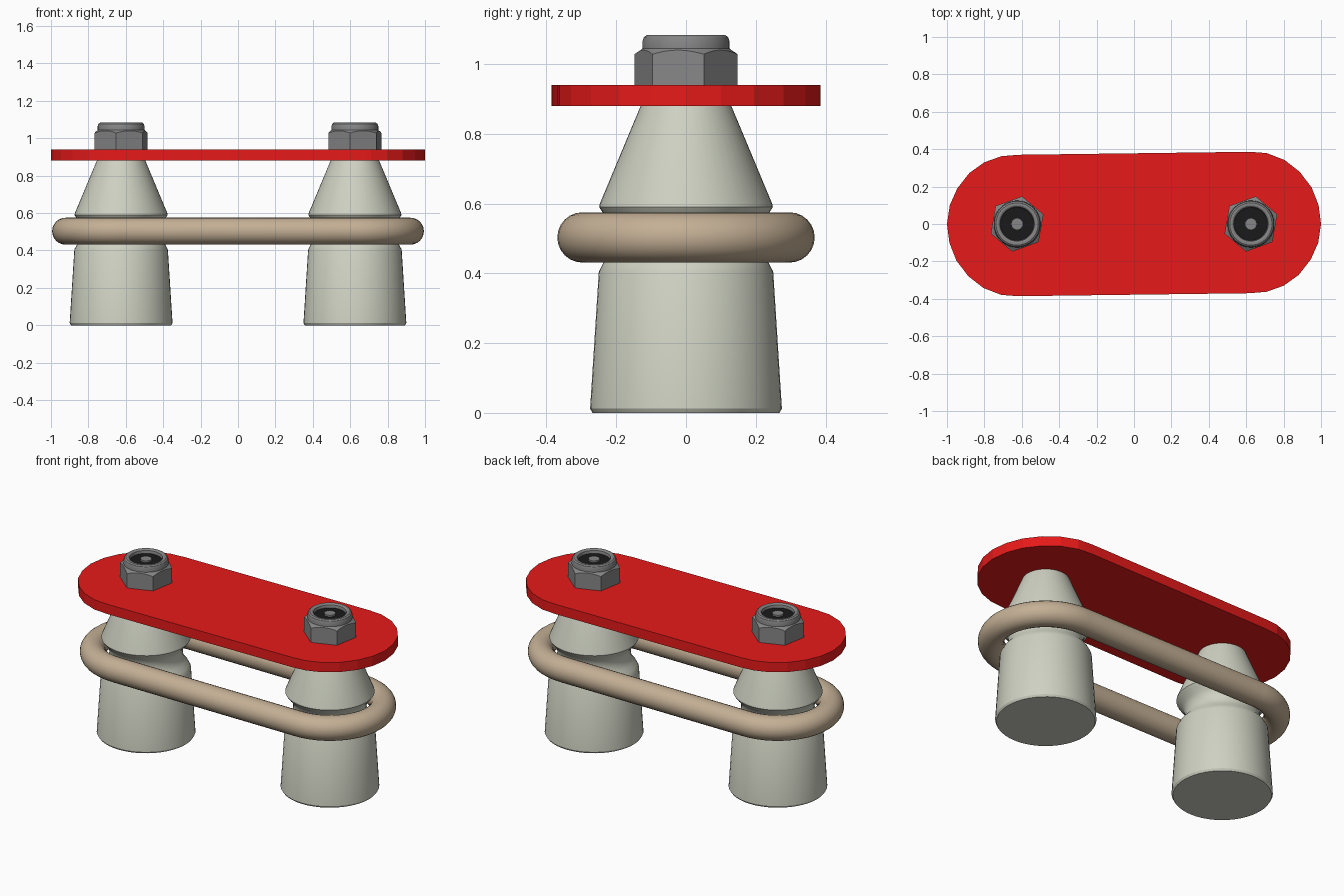
import bpy, bmesh
from math import sin, cos, pi, radians

if "Cube" in bpy.data.objects:
    bpy.data.objects.remove(bpy.data.objects["Cube"])

PX = 0.625  # post spacing from centre


def mat(name, rgb):
    m = bpy.data.materials.new(name)
    m.diffuse_color = (*rgb, 1)
    m.use_nodes = True
    m.node_tree.nodes["Principled BSDF"].inputs["Base Color"].default_value = m.diffuse_color
    return m


CREAM = mat("cream", (0.62, 0.64, 0.54))
TAN = mat("tan", (0.55, 0.43, 0.30))
RED = mat("red", (0.8, 0.01, 0.01))
STEEL = mat("steel", (0.24, 0.24, 0.24))
BLACK = mat("black", (0.01, 0.01, 0.01))


def loft(name, rings, material, x=0, closed=False, angle=30):
    """Skin a list of point rings; cap the ends unless closed."""
    bm = bmesh.new()
    vs = [[bm.verts.new(p) for p in r] for r in rings]
    n = len(vs[0])
    pairs = list(zip(vs, vs[1:])) + ([(vs[-1], vs[0])] if closed else [])
    for a, b in pairs:
        for i in range(n):
            j = (i + 1) % n
            bm.faces.new((a[i], a[j], b[j], b[i]))
    if not closed:
        bm.faces.new(vs[0][::-1])
        bm.faces.new(vs[-1])
    bmesh.ops.recalc_face_normals(bm, faces=bm.faces)
    me = bpy.data.meshes.new(name)
    bm.to_mesh(me)
    bm.free()
    ob = bpy.data.objects.new(name, me)
    bpy.context.collection.objects.link(ob)
    ob.location.x = x
    me.materials.append(material)
    bpy.ops.object.select_all(action='DESELECT')
    ob.select_set(True)
    bpy.context.view_layer.objects.active = ob
    bpy.ops.object.shade_smooth_by_angle(angle=radians(angle))
    return ob


def circle(r, z, n=48):
    return [(r * cos(2 * pi * i / n), r * sin(2 * pi * i / n), z) for i in range(n)]


def hexagon(r, zfun, n=48, turn=radians(20)):
    """Hexagon outline sampled at n points, corners turned to match the nut."""
    pts = []
    for i in range(n):
        a = 2 * pi * i / n
        d = r * cos(pi / 6) / cos(a % (pi / 3) - pi / 6)
        pts.append((d * cos(a + turn), d * sin(a + turn), zfun(d)))
    return pts


def turned(r, z):
    return hexagon_circle(r, z)


def hexagon_circle(r, z, n=48, turn=radians(20)):
    return [(r * cos(2 * pi * i / n + turn), r * sin(2 * pi * i / n + turn), z) for i in range(n)]


POST = [(0.268, 0), (0.275, 0.012), (0.25, 0.405), (0.236, 0.432), (0.217, 0.455),
        (0.207, 0.48), (0.204, 0.503), (0.207, 0.526), (0.217, 0.55), (0.238, 0.573),
        (0.249, 0.59), (0.247, 0.6), (0.13, 0.88)]
COLLAR = [(0.130, 1.04), (0.125, 1.045), (0.125, 1.065), (0.121, 1.077), (0.113, 1.083),
          (0.1, 1.083), (0.092, 1.078), (0.088, 1.055)]

for side, x in (("left", -PX), ("right", PX)):
    # grooved conical post
    loft(side + "_post", [circle(r, z) for r, z in POST], CREAM, x, angle=25)
    # lock nut: hexagon with conical chamfer, then round collar
    loft(side + "_lock_nut",
         [hexagon(0.15, lambda d: 0.94),
          hexagon(0.15, lambda d: 1.04 - 0.6 * (d - 0.13))]
         + [turned(r, z) for r, z in COLLAR], STEEL, x, angle=25)
    # dark nut interior and stud tip
    loft(side + "_nut_insert", [circle(0.0885, 1.05), circle(0.0885, 1.062)], BLACK, x)
    loft(side + "_stud_tip", [circle(0.032, 1.05, 24), circle(0.032, 1.072, 24)], STEEL, x)

# elastic band stretched round both posts
R, T, ZB = 0.297, 0.072, 0.503
path = []
for s in (1, -1):
    for i in range(25):
        a = -pi / 2 + pi * i / 24
        path.append((s * PX, s * cos(a), s * sin(a)))
rings = []
for cx, nx, ny in path:
    ring = []
    for k in range(24):
        b = 2 * pi * k / 24
        d = R + T * cos(b)
        ring.append((cx + d * nx, d * ny, ZB + T * sin(b)))
    rings.append(ring)
loft("band", rings, TAN, closed=True, angle=40)

# top plate: slightly skewed stadium outline, repeated by half turn
END = [(0.62, -0.37), (0.71, -0.362), (0.80, -0.33), (0.88, -0.273), (0.945, -0.19),
       (0.985, -0.10), (1, 0), (0.987, 0.10), (0.95, 0.195), (0.885, 0.28),
       (0.805, 0.342), (0.71, 0.379), (0.62, 0.386)]
outline = END + [(-x, -y) for x, y in END]
loft("top_plate", [[(x, y, z) for x, y in outline] for z in (0.88, 0.94)], RED, angle=12)
